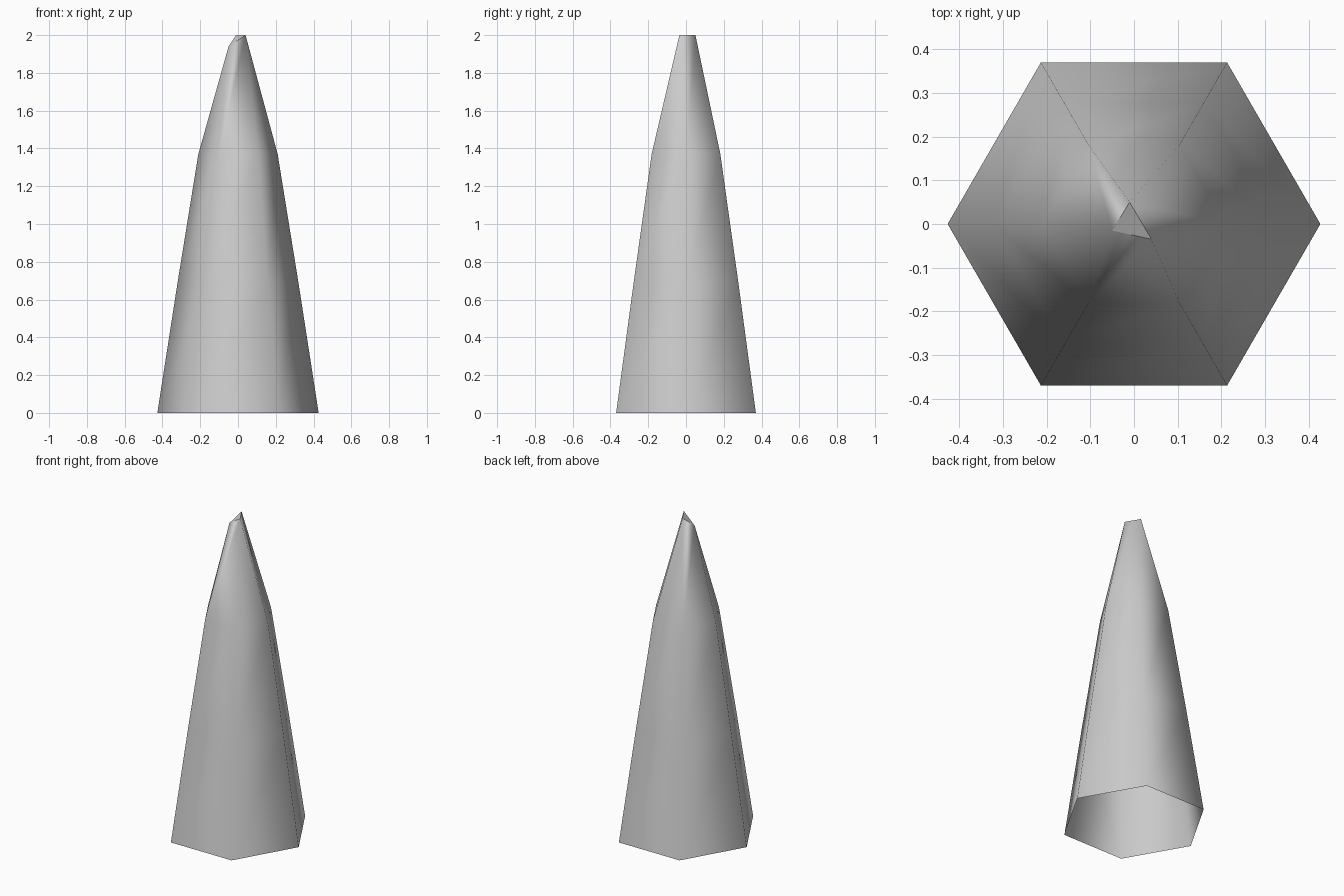
import bpy, bmesh, math
from mathutils import Vector

# Remove the default cube only
cube = bpy.data.objects.get("Cube")
if cube:
    bpy.data.objects.remove(cube, do_unlink=True)

# Single pale grey material
grey = bpy.data.materials.new("pale_grey")
grey.use_nodes = True
colour = (0.6, 0.6, 0.6, 1)
grey.diffuse_color = colour
grey.node_tree.nodes["Principled BSDF"].inputs["Base Color"].default_value = colour

SIDES = 6
bm = bmesh.new()


def hex_ring(radius, z):
    """Six corners, the first one on +x."""
    angles = [math.tau * i / SIDES for i in range(SIDES)]
    return [bm.verts.new((radius * math.cos(a), radius * math.sin(a), z)) for a in angles]


# Tapering hexagonal shaft, open at the base
rings = [hex_ring(r, z) for r, z in ((0.427, 0), (0.32, 0.69), (0.21, 1.37))]
for low, high in zip(rings, rings[1:]):
    for i in range(SIDES):
        j = (i + 1) % SIDES
        bm.faces.new((low[i], low[j], high[j], high[i]))

# Chipped tip: pairs of columns meet at three uneven points
front_tip = bm.verts.new((0.04, -0.035, 2))
back_tip = bm.verts.new((-0.01, 0.05, 2))
side_tip = bm.verts.new((-0.05, -0.015, 1.94))
tips = [front_tip, back_tip, back_tip, side_tip, side_tip, front_tip]
shoulder = rings[-1]
for i in range(SIDES):
    j = (i + 1) % SIDES
    corners = [shoulder[i], shoulder[j], tips[j]]
    if tips[i] is not tips[j]:
        corners.append(tips[i])
    bm.faces.new(corners)
cap = bm.faces.new((front_tip, back_tip, side_tip))

# Smooth sides, flat chipped end
for face in bm.faces:
    face.smooth = face is not cap
for edge in cap.edges:
    edge.smooth = False

mesh = bpy.data.meshes.new("spike")
bm.to_mesh(mesh)
bm.free()
mesh.materials.append(grey)
spike = bpy.data.objects.new("spike", mesh)
bpy.context.collection.objects.link(spike)
